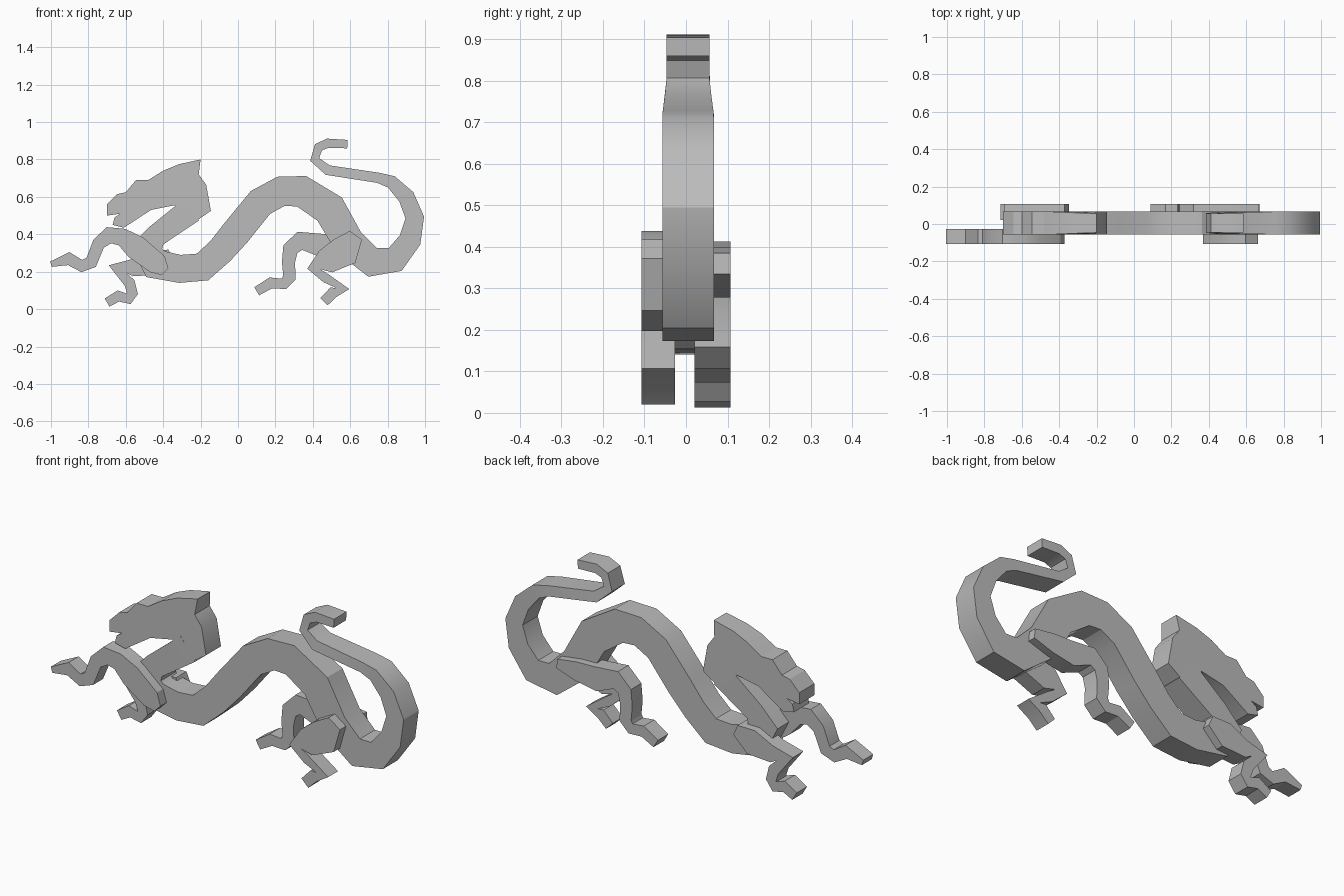
import bpy
import bmesh
from mathutils import Vector

default_cube = bpy.data.objects.get("Cube")
if default_cube:
    bpy.data.objects.remove(default_cube, do_unlink=True)

UNIT = 0.01  # profile points are written in hundredths

grey = bpy.data.materials.new("plain grey")
grey.use_nodes = True
colour = (0.5, 0.5, 0.5, 1)
grey.diffuse_color = colour
grey.node_tree.nodes["Principled BSDF"].inputs["Base Color"].default_value = colour


def finish(name, mesh_builder):
    """Turn a bmesh into a shaded object."""
    bmesh.ops.recalc_face_normals(mesh_builder, faces=mesh_builder.faces)
    mesh = bpy.data.meshes.new(name)
    mesh_builder.to_mesh(mesh)
    mesh_builder.free()
    mesh.materials.append(grey)
    part = bpy.data.objects.new(name, mesh)
    bpy.context.collection.objects.link(part)
    bpy.ops.object.select_all(action="DESELECT")
    part.select_set(True)
    bpy.context.view_layer.objects.active = part
    bpy.ops.object.shade_smooth_by_angle()
    return part


def narrow_top(part, start=0.72, end=0.80, factor=0.83):
    """Thin the slab towards its highest parts."""
    for vertex in part.data.vertices:
        blend = min(max((vertex.co.z - start) / (end - start), 0), 1)
        middle = 0.005
        vertex.co.y = middle + (vertex.co.y - middle) * (1 + (factor - 1) * blend)


def ribbon(name, path, near, far):
    """Sweep a rectangular section along (x, z, width) points."""
    builder = bmesh.new()
    centres = [Vector((x, z)) * UNIT for x, z, width in path]
    rings = []
    for index, centre in enumerate(centres):
        before = centres[max(index - 1, 0)]
        after = centres[min(index + 1, len(centres) - 1)]
        tangent = Vector((0, 0))
        if index > 0:
            tangent += (centre - before).normalized()
        if index < len(centres) - 1:
            tangent += (after - centre).normalized()
        tangent.normalize()
        side = Vector((-tangent.y, tangent.x)) * path[index][2] * UNIT / 2
        upper, lower = centre + side, centre - side
        rings.append([builder.verts.new((point.x, depth, point.y))
                      for point, depth in ((upper, near), (lower, near),
                                           (lower, far), (upper, far))])
    for first, second in zip(rings, rings[1:]):
        for corner in range(4):
            following = (corner + 1) % 4
            builder.faces.new((first[corner], first[following],
                               second[following], second[corner]))
    builder.faces.new(rings[0])
    builder.faces.new(rings[-1])
    return finish(name, builder)


def slab(name, outline, near, far):
    """Extrude a closed (x, z) outline through the depth."""
    builder = bmesh.new()
    face = builder.faces.new([builder.verts.new((x * UNIT, near, z * UNIT))
                              for x, z in outline])
    result = bmesh.ops.extrude_face_region(builder, geom=[face], use_keep_orig=True)
    moved = [item for item in result["geom"] if isinstance(item, bmesh.types.BMVert)]
    bmesh.ops.translate(builder, verts=moved, vec=(0, far - near, 0))
    return finish(name, builder)


BODY_DEPTH = (-0.057, 0.067)
RIGHT_DEPTH = (-0.107, -0.026)
LEFT_DEPTH = (0.021, 0.107)

# Neck, winding body and curled tail in one tapering ribbon
body = ribbon("body_and_tail", [
    (-25, 53, 14), (-44, 39, 12), (-49, 33, 17), (-44, 24, 17), (-31, 21.5, 15),
    (-19, 22.5, 15.5), (-9.5, 31, 15), (-1, 41, 16), (12, 57, 16), (23, 63, 16),
    (34, 63, 17), (49, 53.5, 18), (59, 36, 17), (72, 25, 16), (84, 26.5, 14),
    (92, 37, 12), (94.5, 49, 10), (90, 60, 9), (82, 68, 7), (75, 70.2, 5.5),
    (48, 74.3, 5.5), (41, 80, 5), (43, 86.5, 5), (48, 88.7, 5), (58.5, 88.2, 4.5),
], *BODY_DEPTH)
narrow_top(body)

# Head with open jaws, brow and swept-back horn
head = slab("head", [
    (-70, 56), (-64.5, 61.5), (-60, 62.5), (-54.5, 69), (-48, 69), (-40, 74),
    (-31.5, 77.5), (-20, 80), (-21, 72), (-17, 66.5), (-14.5, 52.5), (-24, 46),
    (-34, 55.5), (-46.5, 53), (-61, 43.5), (-67, 45), (-66, 49), (-63, 51),
    (-70, 50),
], *BODY_DEPTH)
narrow_top(head)

# Legs, each from the claw up to the shoulder or hip
ribbon("right_front_leg", [
    (-100, 24, 3), (-90.5, 27, 7), (-83.5, 23, 6.5), (-78.5, 25, 7), (-74.5, 35, 7),
    (-69, 39.5, 9), (-62, 38.5, 9.5), (-54.5, 33, 13), (-43, 24, 11.5), (-39, 20, 5),
], *RIGHT_DEPTH)
ribbon("left_front_leg", [
    (-70, 3.5, 5), (-64, 7, 6), (-58.5, 5.5, 6), (-56.5, 8.5, 6), (-58, 14, 6),
    (-64.5, 21.5, 10), (-57, 22, 9), (-45, 25, 14), (-36, 29, 6),
], *LEFT_DEPTH)
ribbon("right_hind_leg", [
    (46, 4, 5.5), (51, 9, 6), (56, 11, 7), (47, 16.5, 5), (40.5, 21.5, 7),
    (47, 25.5, 13.5), (57, 31, 17), (63, 39.5, 8),
], *RIGHT_DEPTH)
ribbon("left_hind_leg", [
    (10, 9.5, 5), (17.5, 14, 6), (24.5, 13.5, 6), (27.5, 17, 7), (27, 25, 7),
    (28, 32, 8.5), (33, 36.5, 10), (44.5, 34, 12.5), (56, 35, 10), (67, 36, 5),
], *LEFT_DEPTH)
